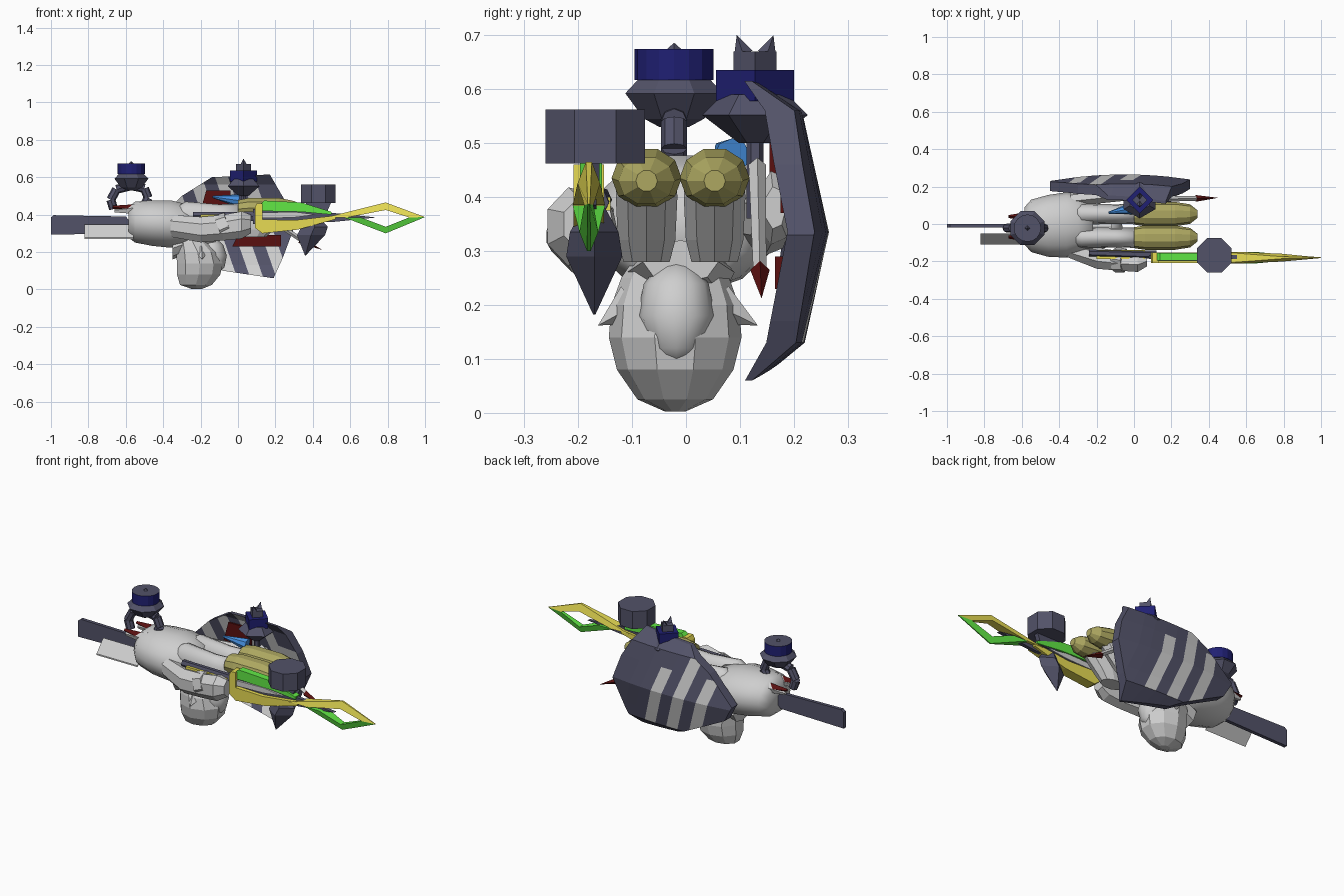
import bpy, bmesh, math
from mathutils import Vector, Matrix

if "Cube" in bpy.data.objects:
    bpy.data.objects.remove(bpy.data.objects["Cube"])

MATS = {}
for n, c in {"white": (.62, .62, .62), "slate": (.085, .085, .14), "navy": (.014, .014, .17),
             "yellow": (.82, .73, .09), "green": (.12, .8, .06), "olive": (.42, .39, .12),
             "red": (.1, .005, .005), "sky_blue": (.06, .28, .75)}.items():
    m = bpy.data.materials.new(n)
    m.diffuse_color = (*c, 1)
    m.use_nodes = True
    m.node_tree.nodes["Principled BSDF"].inputs["Base Color"].default_value = m.diffuse_color
    MATS[n] = m


def finish(name, bm, mats, rule=None, smooth=False):
    mats = [mats] if isinstance(mats, str) else mats
    bmesh.ops.recalc_face_normals(bm, faces=bm.faces)
    bm.normal_update()
    for f in bm.faces:
        f.smooth = smooth
        if rule:
            f.material_index = rule(f.calc_center_median(), f.normal)
    me = bpy.data.meshes.new(name)
    bm.to_mesh(me)
    bm.free()
    for m in mats:
        me.materials.append(MATS[m])
    ob = bpy.data.objects.new(name, me)
    bpy.context.collection.objects.link(ob)
    return ob


def skin(name, rings, mats, rule=None, smooth=False):
    """Closed surface through rings of points with equal counts."""
    bm = bmesh.new()
    rings = [[bm.verts.new(p) for p in r] for r in rings]
    n = len(rings[0])
    for r, s in zip(rings, rings[1:]):
        for i in range(n):
            bm.faces.new((r[i], r[(i + 1) % n], s[(i + 1) % n], s[i]))
    bm.faces.new(rings[0])
    bm.faces.new(rings[-1])
    return finish(name, bm, mats, rule, smooth)


def circle(n, rot=0.0):
    return [(math.cos(rot + 2 * math.pi * i / n), math.sin(rot + 2 * math.pi * i / n)) for i in range(n)]


def loft(name, secs, mats, n=10, rule=None, rot=0.0, smooth=False):
    """Rings along x; section = (x, y, z, half width, half height)."""
    return skin(name, [[(x, y + a * c, z + b * s) for c, s in circle(n, rot)] for x, y, z, a, b in secs],
                mats, rule, smooth)


def stack(name, secs, mats, n=8, rule=None, rot=0.0, smooth=False):
    """Rings up z; section = (z, x, y, half x, half y)."""
    return skin(name, [[(x + a * c, y + b * s, z) for c, s in circle(n, rot)] for z, x, y, a, b in secs],
                mats, rule, smooth)


def lathe(name, prof, x, y, mats, n=8, rule=None, rot=0.0):
    return stack(name, [(z, x, y, r, r) for r, z in prof], mats, n, rule, rot)


def plate(name, pts, y0, y1, mat, half=None):
    """Outline in x, z extruded from y0 to y1; half(x, z) gives a varying half thickness."""
    mid = (y0 + y1) / 2
    h = half or (lambda x, z: (y1 - y0) / 2)
    return skin(name, [[(x, mid + s * h(x, z), z) for x, z in pts] for s in (-1, 1)], mat)


def spike(name, a, b, r0, r1, mat, n=6):
    a, b = Vector(a), Vector(b)
    bm = bmesh.new()
    bmesh.ops.create_cone(bm, cap_ends=True, segments=n, radius1=r0, radius2=r1, depth=(b - a).length)
    bm.transform(Matrix.Translation((a + b) / 2) @ (b - a).to_track_quat('Z', 'Y').to_matrix().to_4x4())
    return finish(name, bm, mat)


# Torso, legs and feet
loft("torso", [(-.585, -.01, .36, .1, .085), (-.55, -.01, .36, .14, .112), (-.46, -.01, .355, .165, .125),
               (-.36, -.005, .35, .175, .13), (-.3, 0, .345, .16, .12), (-.22, -.01, .34, .12, .1)],
     "white", 14, smooth=True)
for side in (-1, 1):
    y = -.01 + side * .063
    loft("leg", [(-.33, y, .37, .05, .07), (-.28, y, .385, .057, .085), (-.1, y, .37, .052, .085),
                 (.02, y, .37, .055, .09)], "white", 12, smooth=True)
    loft("foot_top", [(0, y, .43, .056, .05), (.06, y, .435, .065, .057), (.22, y, .435, .065, .057),
                      (.3, y, .43, .052, .045), (.34, y, .43, .02, .02)], "olive", 10)
    stack("foot_sole", [(.28, .08, y, .07, .045), (.32, .09, y, .1, .056), (.4, .13, y, .14, .06),
                        (.43, .14, y, .14, .058)], "white", 10)

# Head: helmet with face and side points
stack("helmet", [(.003, -.22, -.02, .03, .02), (.025, -.225, -.02, .09, .07), (.08, -.21, -.02, .122, .108),
                 (.14, -.205, -.02, .128, .123), (.2, -.215, -.02, .12, .118), (.25, -.24, -.02, .09, .1),
                 (.28, -.25, -.02, .07, .08)], "white", 10, rot=math.pi / 10)
stack("face", [(.09, -.13, -.018, .03, .02), (.12, -.13, -.018, .058, .05), (.18, -.13, -.018, .07, .072),
               (.24, -.14, -.018, .06, .06), (.275, -.15, -.018, .03, .03)], "white", 12, smooth=True)
loft("neck", [(-.35, -.01, .22, .08, .06), (-.24, -.01, .26, .1, .05), (-.12, -.01, .28, .07, .04)], "white", 8)
for side in (-1, 1):
    spike("helmet_point", (-.2, -.02 + side * .08, .2), (-.19, -.015 + side * .148, .162), .04, 0, "white", 4)

# Arms and hands
loft("weapon_arm", [(-.36, -.14, .34, .04, .06), (-.2, -.185, .32, .06, .07), (-.08, -.2, .33, .055, .07),
                    (.02, -.205, .345, .057, .075), (.07, -.19, .35, .04, .05)], "white", 7)
spike("cuff", (-.1, -.19, .33), (-.05, -.195, .35), .07, .065, "white", 7)
loft("shield_arm", [(-.34, .13, .36, .04, .06), (-.1, .155, .36, .04, .07), (.05, .165, .38, .035, .07),
                    (.1, .165, .38, .02, .04)], "white", 7)

# Rear beam, tail plate and small details at the rear
plate("rear_beam", [(-1, .385), (-.985, .397), (-.6, .39), (-.56, .34), (-.6, .3), (-1, .293)], -.02, 0, "slate")
skin("tail_plate", [[(x, -.11, .27), (x, -.05, .338), (x, -.05, .346), (x, -.11, .278)] for x in (-.82, -.56)], "white")
for y in (-.07, .04):
    spike("rear_white_tab", (-.52, y, .43), (-.66, y, .42), .035, .01, "white", 5)
    spike("rear_red_tab", (-.56, y, .43), (-.67, y, .44), .025, .008, "red", 4)

# Rear handle arch and its lantern
arc = [(-.665, .43), (-.68, .48), (-.65, .535), (-.57, .555), (-.5, .54), (-.48, .49), (-.51, .43)]
for a, b in zip(arc, arc[1:]):
    spike("arch_segment", (a[0], -.022, a[1]), (b[0], -.022, b[1]), .024, .024, "slate", 8)
lathe("rear_lantern", [(.03, .53), (.06, .545), (.098, .592), (.05, .64), (.03, .65)], -.57, -.022, "slate", 8,
      None, math.pi / 8)
lathe("rear_lantern_cap", [(.073, .617), (.073, .674)], -.57, -.022, ["navy", "slate"], 16, lambda c, nr: int(nr.z > .5))
lathe("rear_lantern_tip", [(.018, .67), (.001, .685)], -.57, -.022, "slate", 4)

# Front lantern with notched finial
cx, cy = .03, .128
lathe("front_lantern", [(.03, .5), (.098, .552), (.06, .59)], cx, cy, "slate", 6, None, math.pi / 6)
lathe("front_lantern_cap", [(.072, .578), (.072, .635)], cx, cy, "navy", 4)
lathe("front_finial", [(.04, .63), (.04, .67)], cx, cy, "slate", 4)
for side in (-1, 1):
    spike("finial_prong", (cx, cy + side * .022, .665), (cx, cy + side * .034, .7), .018, 0, "slate", 4)
spike("front_post", (cx, cy, .36), (cx, cy, .53), .016, .016, "slate", 6)

# Side blade with red tip
spike("side_blade", (.05, .132, .46), (.36, .137, .25), .016, .012, "white", 4)
spike("side_blade_tip", (.33, .137, .265), (.45, .14, .212), .018, 0, "red", 4)
spike("blue_horn", (.0, .085, .475), (-.135, .06, .495), .034, .006, "sky_blue", 8)

# Drum on the weapon
lathe("drum", [(.1, .462), (.1, .562)], .43, -.168, "slate", 8, None, math.pi / 8)
plate("drum_neck", [(.36, .47), (.5, .47), (.47, .4), (.38, .4)], -.185, -.16, "slate")


# Weapon: green top, yellow rim and underside, slate spine, open diamond tip
def edge(x, z):
    return max(.002, min(.03, (1.0 - x) * .1, .03 * (1.25 - abs(z - .385) / .075)))


Y0, Y1 = -.208, -.152
plate("weapon_top", [(.1, .44), (.14, .475), (.34, .465), (.5, .415), (.5, .4), (.34, .415), (.1, .42)],
      -.196, -.156, "green")
plate("weapon_spine", [(.08, .43), (.34, .425), (.5, .41), (.74, .385), (.5, .36), (.3, .36), (.08, .35)],
      -.186, -.166, "slate")
plate("weapon_inlay", [(.1, .41), (.3, .415), (.42, .4), (.3, .385), (.1, .38)], -.198, -.16, "white")
plate("weapon_underside", [(.09, .44), (.1, .46), (.13, .46), (.13, .375), (.3, .37), (.52, .395), (.52, .375),
                           (.32, .32), (.13, .3), (.09, .33)], Y0, Y1, "yellow")
plate("tip_upper", [(.47, .385), (.79, .465), (1, .387), (.915, .385), (.79, .425), (.585, .385)], Y0, Y1, "yellow", edge)
plate("tip_lower", [(.57, .384), (.79, .3), (1, .387), (.915, .385), (.79, .335), (.66, .384)], Y0, Y1, "green", edge)
loft("weapon_handle", [(-.24, -.155, .395, .018, .022), (.12, -.165, .39, .022, .03)], "slate", 6)
plate("handle_strip", [(-.2, .38), (.06, .375), (.06, .4), (-.2, .4)], -.188, -.14, "yellow")

# Kite blade hanging below the drum
stack("kite_blade", [(.182, .36, -.17, .002, .002), (.29, .39, -.17, .075, .052), (.335, .41, -.17, .07, .045),
                     (.38, .4, -.17, .04, .02)], "slate", 4)

# Shield: curved striped shell with straight facets
outline = [(-.14, .6), (.17, .615), (.26, .46), (.3, .33), (.24, .17), (.19, .06), (-.08, .1),
           (-.4, .26), (-.45, .35), (-.3, .5)]
bm = bmesh.new()
bm.faces.new([bm.verts.new((x, 0, z)) for x, z in outline])
LEAN = .35
cuts = [(1, LEAN, k, .335) for k in (-.31, -.24, -.17, -.1, -.03, .04, .11, .18)]
cuts += [(0, 1, 0, z) for z in (.13, .2, .335, .47, .56)]
for nx, nz, x, z in cuts:
    bmesh.ops.bisect_plane(bm, geom=bm.verts[:] + bm.edges[:] + bm.faces[:], plane_co=(x, 0, z), plane_no=(nx, 0, nz))


def bend(v, prof):
    for (z0, y0), (z1, y1) in zip(prof, prof[1:]):
        if v.z <= z1 + 1e-6:
            return y0 + (y1 - y0) * (v.z - z0) / (z1 - z0) - .22 * (v.x + .05) ** 2


OUTER = [(.06, .135), (.13, .22), (.335, .265), (.56, .215), (.62, .125)]
INNER = [(.06, .122), (.13, .165), (.335, .215), (.56, .16), (.62, .115)]
ex = bmesh.ops.extrude_face_region(bm, geom=bm.faces[:])
inner = {v for v in ex["geom"] if isinstance(v, bmesh.types.BMVert)}
for v in bm.verts:
    v.co.y = bend(v.co, INNER if v in inner else OUTER)


def stripes(c, nr):
    k = int(math.floor((c.x + LEAN * (c.z - .335) + .31) / .07))
    if nr.y > .3:
        return int(k in (0, 2, 4) and .13 < c.z < (.56 if k == 2 else .47))
    return int(nr.y < -.3 and k % 2 == 0)


finish("shield", bm, ["slate", "white"], stripes)

# Red pads on the shield's inner side
for x0, x1, z0, z1, y in ((-.2, -.04, .42, .53, .155), (-.03, .23, .23, .29, .165), (.02, .18, .37, .41, .175)):
    plate("inner_pad", [(x0, z0), (x1, z0), (x1, z1), (x0 + .03, z1)], y, y + .03, "red")
